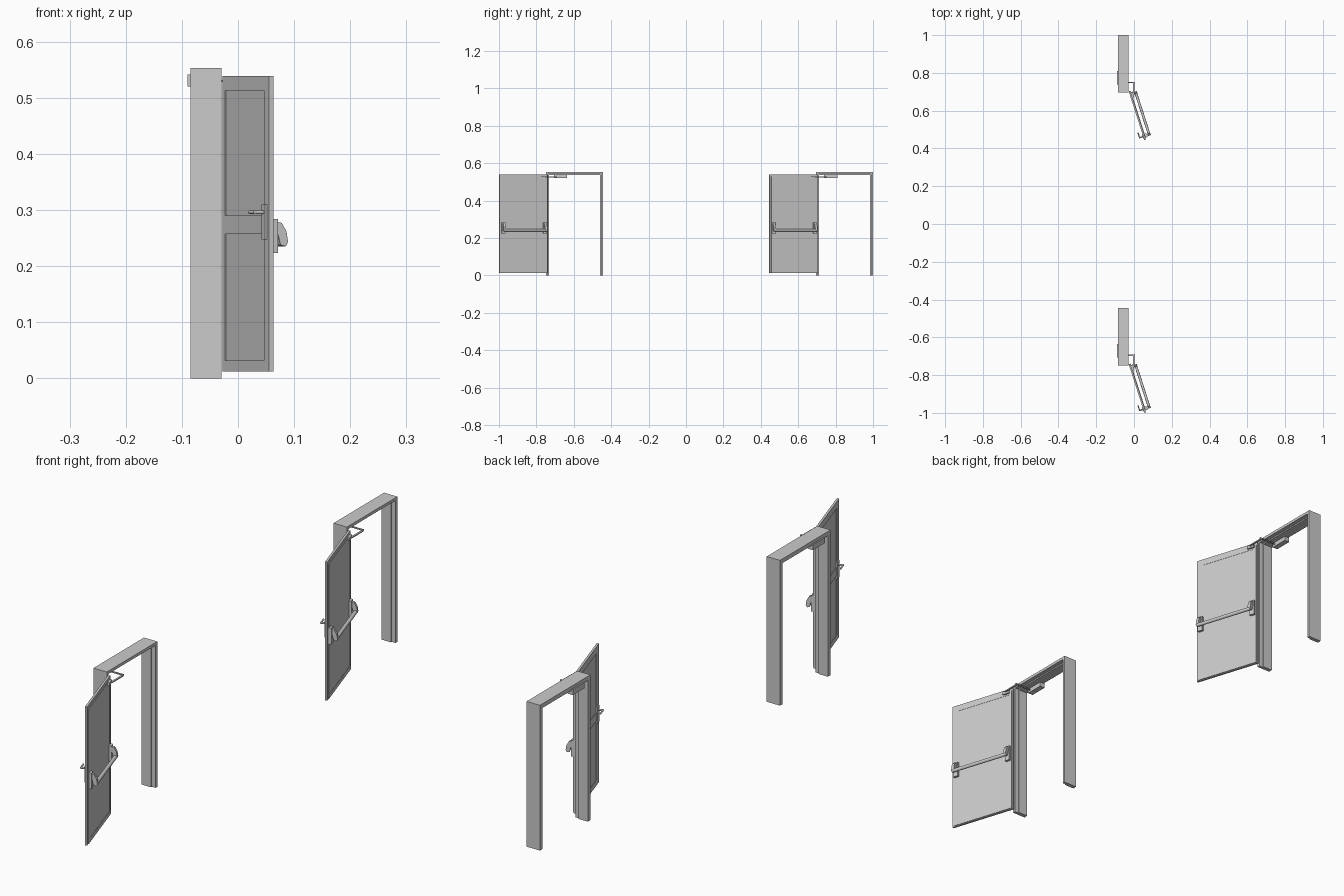
import bpy, bmesh, math
from mathutils import Matrix, Vector

cube = bpy.data.objects.get("Cube")
if cube:
    bpy.data.objects.remove(cube, do_unlink=True)

# One grey paint for everything
grey = bpy.data.materials.new("grey_paint")
grey.use_nodes = True
COLOUR = (0.6, 0.6, 0.6, 1)
grey.diffuse_color = COLOUR
grey.node_tree.nodes["Principled BSDF"].inputs["Base Color"].default_value = COLOUR


def finish(name, bm, matrix, smooth=False):
    bmesh.ops.recalc_face_normals(bm, faces=bm.faces)
    mesh = bpy.data.meshes.new(name)
    bm.to_mesh(mesh)
    bm.free()
    mesh.materials.append(grey)
    obj = bpy.data.objects.new(name, mesh)
    obj.matrix_world = matrix
    bpy.context.collection.objects.link(obj)
    if smooth:
        bpy.ops.object.select_all(action='DESELECT')
        obj.select_set(True)
        bpy.context.view_layer.objects.active = obj
        bpy.ops.object.shade_smooth_by_angle(angle=math.radians(40))
    return obj


def add_box(bm, x, y, z):
    verts = bmesh.ops.create_cube(bm, size=1)["verts"]
    for v in verts:
        v.co = [r[0] + (c + 0.5) * (r[1] - r[0]) for r, c in zip((x, y, z), v.co)]


def boxes(name, matrix, *ranges):
    bm = bmesh.new()
    for x, y, z in ranges:
        add_box(bm, x, y, z)
    return finish(name, bm, matrix)


def prism(name, matrix, outline, x0, x1):
    """Extrude a y-z outline along x."""
    bm = bmesh.new()
    face = bm.faces.new([bm.verts.new((x0, y, z)) for y, z in outline])
    new = bmesh.ops.extrude_face_region(bm, geom=[face])["geom"]
    for v in new:
        if isinstance(v, bmesh.types.BMVert):
            v.co.x = x1
    return finish(name, bm, matrix)


def rod(name, matrix, a, b, radius):
    a, b = Vector(a), Vector(b)
    bm = bmesh.new()
    turn = (b - a).to_track_quat('Z', 'Y').to_matrix().to_4x4()
    bmesh.ops.create_cone(bm, cap_ends=True, segments=16, radius1=radius, radius2=radius,
                          depth=(b - a).length,
                          matrix=Matrix.Translation((a + b) / 2) @ turn)
    return finish(name, bm, matrix, True)


def border(s, o, z, si, zi, rails=()):
    """Ranges for two stiles and the rails between them."""
    parts = [((s[0], si[0]), o, z), ((si[1], s[1]), o, z),
             (si, o, (z[0], zi[0])), (si, o, (zi[1], z[1]))]
    return parts + [(si, o, r) for r in rails]


WIDTH, TOP = 0.304, 0.553


def arch(t):
    w, h = WIDTH, TOP
    return [(0, 0), (t, 0), (t, h - t), (w - t, h - t), (w - t, 0), (w, 0), (w, h), (0, h)]


def build_doorway(side, y0):
    base = Matrix.Translation((0, y0, 0))
    # Rebated frame
    prism(side + "_frame", base, arch(0.016), -0.085, -0.045)
    prism(side + "_frame_rebate", base, arch(0.011), -0.045, -0.029)

    # Open leaf, in local axes: along the leaf, through the leaf, up
    angle = math.radians(-72.2)
    leaf = base @ Matrix.Translation((-0.028, 0.006, 0)) @ Matrix.Rotation(angle, 4, 'Z')
    full, tall, panel = (0, 0.271), (0.012, 0.539), (0.016, 0.242)
    boxes(side + "_leaf_core", leaf, (full, (0.002, 0.0085), tall))
    boxes(side + "_leaf_outer_rails", leaf,
          *border(full, (0, 0.002), tall, panel, (0.032, 0.513), [(0.257, 0.29)]))
    boxes(side + "_leaf_inner_rails", leaf,
          *border((0.004, 0.262), (0.0085, 0.0115), (0.014, 0.528), panel, (0.03, 0.512)),
          (panel, (0.0085, 0.0105), (0.03, 0.512)))

    # Panic bar with two end housings and sloping arms
    for end, s in (("hinge", 0.018), ("latch", 0.25)):
        boxes(f"{side}_{end}_housing", leaf,
              ((s - 0.01, s + 0.01), (0.0115, 0.021), (0.223, 0.284)))
        arm = [(0.016, 0.28), (0.029, 0.277), (0.038, 0.262),
               (0.041, 0.243), (0.036, 0.235), (0.027, 0.238)]
        prism(f"{side}_{end}_bar_arm", leaf, arm, s - 0.006, s + 0.006)
    rod(side + "_push_bar", leaf, (0.015, 0.0335, 0.242), (0.253, 0.0335, 0.242), 0.007)

    # Lever handle on the outer face
    boxes(side + "_handle_plate", leaf, ((0.24, 0.261), (-0.004, 0.001), (0.247, 0.31)))
    rod(side + "_handle_neck", leaf, (0.251, 0, 0.296), (0.251, -0.021, 0.296), 0.0035)
    rod(side + "_handle_lever", leaf, (0.254, -0.02, 0.296), (0.222, -0.02, 0.296), 0.003)

    # Overhead closer with folding arm
    boxes(side + "_closer_body", base, ((-0.09, -0.068), (0.042, 0.113), (0.52, 0.541)))
    boxes(side + "_closer_main_arm", base, ((-0.08, 0.004), (0.05, 0.056), (0.528, 0.532)))
    boxes(side + "_closer_fore_arm", base, ((-0.004, 0.003), (-0.012, 0.055), (0.524, 0.528)))
    boxes(side + "_closer_bracket", leaf, ((0.012, 0.04), (0.0115, 0.018), (0.518, 0.53)))


for side, y0 in (("front_door", -0.748), ("back_door", 0.696)):
    build_doorway(side, y0)
